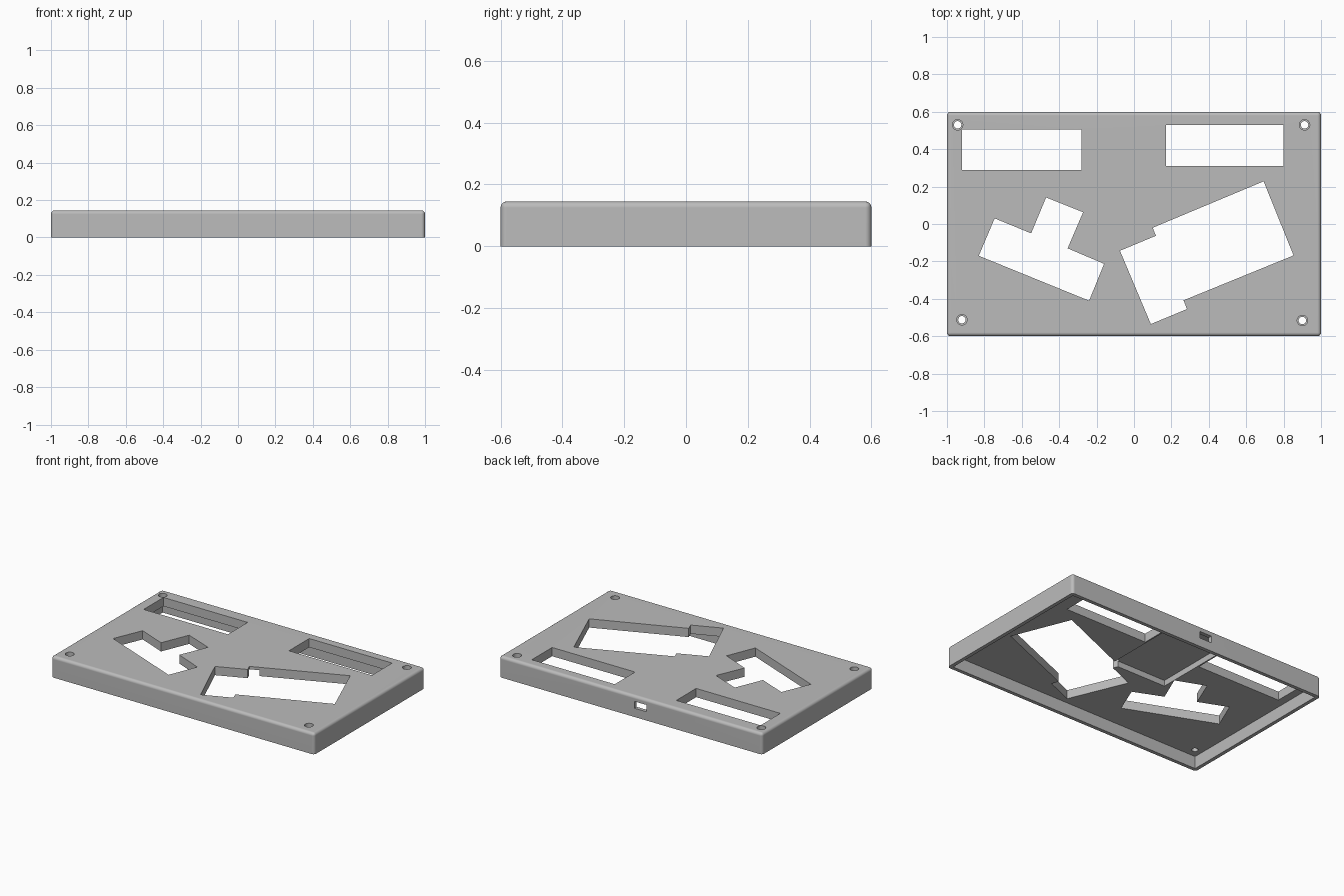
import bpy, bmesh, math

cube = bpy.data.objects.get("Cube")
if cube:
    bpy.data.objects.remove(cube, do_unlink=True)

HEIGHT, PLATE_Z, RECESS_Z = 0.145, 0.085, 0.125
WALL, ROUND = 0.025, 0.02

grey = bpy.data.materials.new("plain_grey")
grey.use_nodes = True
colour = (0.5, 0.5, 0.5, 1)
grey.diffuse_color = colour
grey.node_tree.nodes["Principled BSDF"].inputs["Base Color"].default_value = colour


def prism(name, outline, z0, z1):
    """Extrude a flat outline from z0 up to z1."""
    bm = bmesh.new()
    face = bm.faces.new([bm.verts.new((x, y, z0)) for x, y in outline])
    new = bmesh.ops.extrude_face_region(bm, geom=[face])["geom"]
    verts = [v for v in new if isinstance(v, bmesh.types.BMVert)]
    bmesh.ops.translate(bm, verts=verts, vec=(0, 0, z1 - z0))
    bmesh.ops.recalc_face_normals(bm, faces=bm.faces)
    mesh = bpy.data.meshes.new(name)
    bm.to_mesh(mesh)
    bm.free()
    mesh.materials.append(grey)
    obj = bpy.data.objects.new(name, mesh)
    bpy.context.collection.objects.link(obj)
    return obj


def rect(x0, x1, y0, y1):
    return [(x0, y0), (x1, y0), (x1, y1), (x0, y1)]


def circle(x, y, r, n=24):
    return [(x + r * math.cos(i * math.tau / n), y + r * math.sin(i * math.tau / n))
            for i in range(n)]


def cut(target, name, outline, z0, z1):
    """Subtract a prism from the target and drop the cutter."""
    cutter = prism(name, outline, z0, z1)
    cutter.hide_render = True
    mod = target.modifiers.new(name, 'BOOLEAN')
    mod.operation, mod.solver, mod.object = 'DIFFERENCE', 'EXACT', cutter
    apply(target)
    bpy.data.objects.remove(cutter, do_unlink=True)


def apply(obj):
    graph = bpy.context.evaluated_depsgraph_get()
    mesh = bpy.data.meshes.new_from_object(obj.evaluated_get(graph))
    obj.modifiers.clear()
    obj.data = mesh


# Outer body with rounded top and upright edges
case = prism("case_top", rect(-1, 1, -0.6, 0.6), 0, HEIGHT)
bm = bmesh.new()
bm.from_mesh(case.data)
edges = [e for e in bm.edges if max(v.co.z for v in e.verts) > 0.1]
bmesh.ops.bevel(bm, geom=edges, offset=ROUND, segments=4, profile=0.5,
                affect='EDGES', clamp_overlap=True)
bm.to_mesh(case.data)
bm.free()

# Hollow underside, and the deeper recess in its middle
cut(case, "hollow", rect(-1 + WALL, 1 - WALL, -0.6 + WALL, 0.6 - WALL), -0.1, PLATE_Z)
cut(case, "recess", rect(-0.27, 0.16, -0.03, 0.573), 0.01, RECESS_Z)

# Display windows and the two angled key openings
openings = {
    "left_window": rect(0.17, 0.8, 0.31, 0.53),
    "right_window": rect(-0.92, -0.28, 0.29, 0.505),
    "small_key_opening": [(-0.745, 0.03), (-0.55, -0.05), (-0.47, 0.142), (-0.272, 0.063),
                          (-0.355, -0.13), (-0.16, -0.213), (-0.24, -0.41), (-0.83, -0.17)],
    "large_key_opening": [(-0.075, -0.143), (0.117, -0.063), (0.1, -0.02), (0.693, 0.228),
                          (0.853, -0.168), (0.265, -0.408), (0.283, -0.455), (0.09, -0.535)],
}
for name, outline in openings.items():
    cut(case, name, outline, -0.2, 0.3)

# Stepped screw holes in the corners
for x, y in [(-0.943, 0.53), (0.912, 0.53), (-0.92, -0.512), (0.9, -0.516)]:
    cut(case, "screw_hole", circle(x, y, 0.02), 0.03, 0.3)
    cut(case, "screw_head_seat", circle(x, y, 0.028), HEIGHT - 0.03, 0.3)

# Cable port in the back wall
cut(case, "cable_port", rect(-0.12, -0.027, 0.55, 0.7), 0.06, 0.107)

# Smooth rounded edges, flat faces kept flat
bpy.context.view_layer.objects.active = case
case.select_set(True)
bpy.ops.object.shade_smooth_by_angle(angle=math.radians(30))
weighted = case.modifiers.new("weighted_normals", 'WEIGHTED_NORMAL')
weighted.keep_sharp = True
